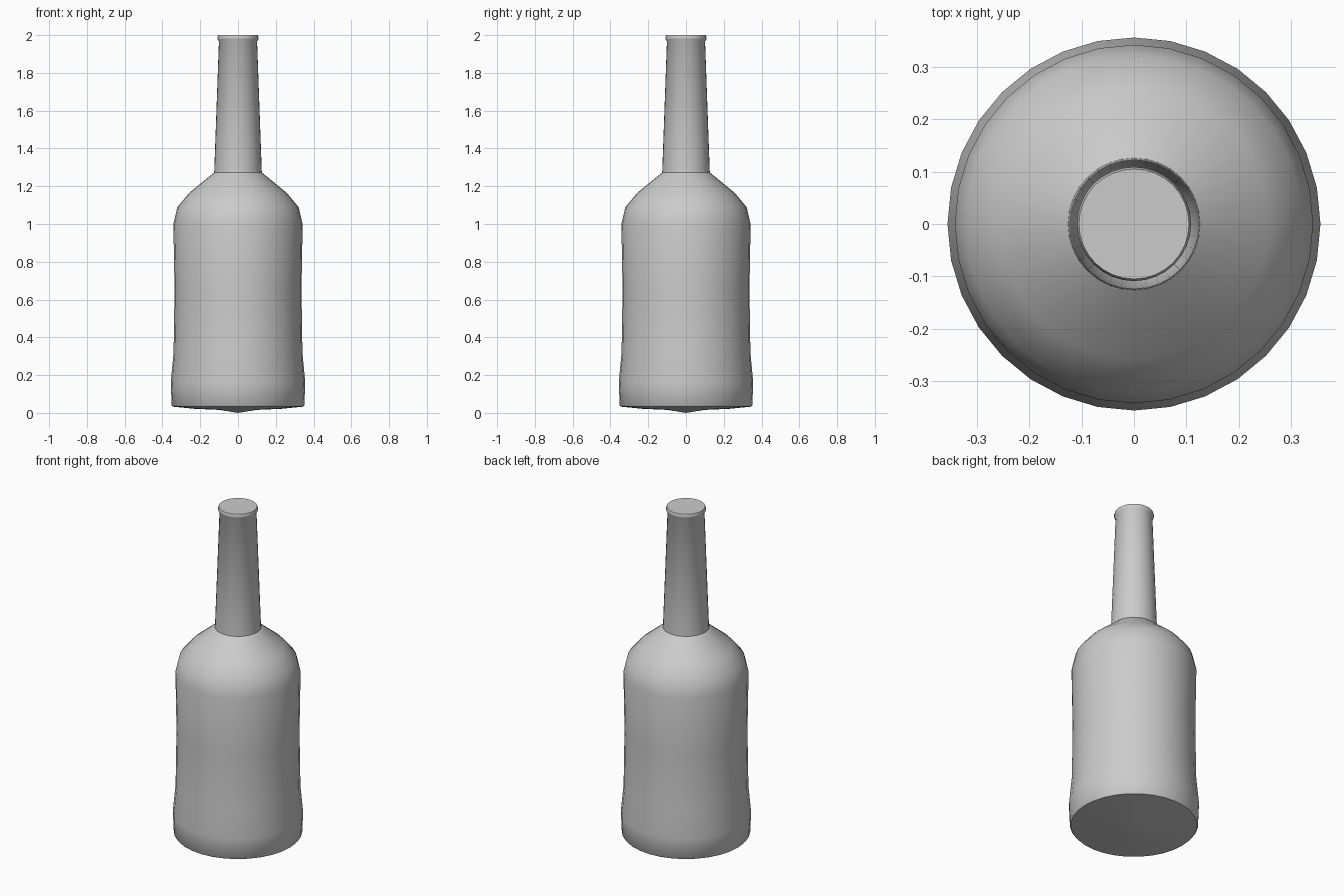
import bpy, bmesh, math

if "Cube" in bpy.data.objects:
    bpy.data.objects.remove(bpy.data.objects["Cube"])

SIDES = 32


def lathe(name, profile, angle=40):
    """Revolve (radius, z) points around z; zero radius closes to a pole."""
    bm = bmesh.new()
    rings = []
    for r, z in profile:
        if r == 0:
            rings.append([bm.verts.new((0, 0, z))] * SIDES)
        else:
            rings.append([bm.verts.new((r * math.cos(2 * math.pi * i / SIDES),
                                        r * math.sin(2 * math.pi * i / SIDES), z))
                          for i in range(SIDES)])
    for low, high in zip(rings, rings[1:]):
        for i in range(SIDES):
            j = (i + 1) % SIDES
            corners = [low[i], low[j], high[j], high[i]]
            bm.faces.new(list(dict.fromkeys(corners)))
    bmesh.ops.recalc_face_normals(bm, faces=bm.faces)
    mesh = bpy.data.meshes.new(name)
    bm.to_mesh(mesh)
    bm.free()
    obj = bpy.data.objects.new(name, mesh)
    bpy.context.collection.objects.link(obj)
    bpy.ops.object.select_all(action='DESELECT')
    obj.select_set(True)
    bpy.context.view_layer.objects.active = obj
    bpy.ops.object.shade_smooth_by_angle(angle=math.radians(angle))
    return obj


# Whole bottle: pointed base, waisted body, shoulder, tapered neck, lip and closed top
lathe("bottle", [
    (0, 0), (0.10, 0.016), (0.235, 0.022), (0.345, 0.033),
    (0.351, 0.04), (0.356, 0.16), (0.341, 0.32), (0.336, 0.65),
    (0.342, 1.0), (0.321, 1.09), (0.258, 1.165), (0.126, 1.273),
    (0.101, 1.967), (0.108, 1.977), (0.109, 1.988), (0.105, 2.0),
    (0, 2.0)])
